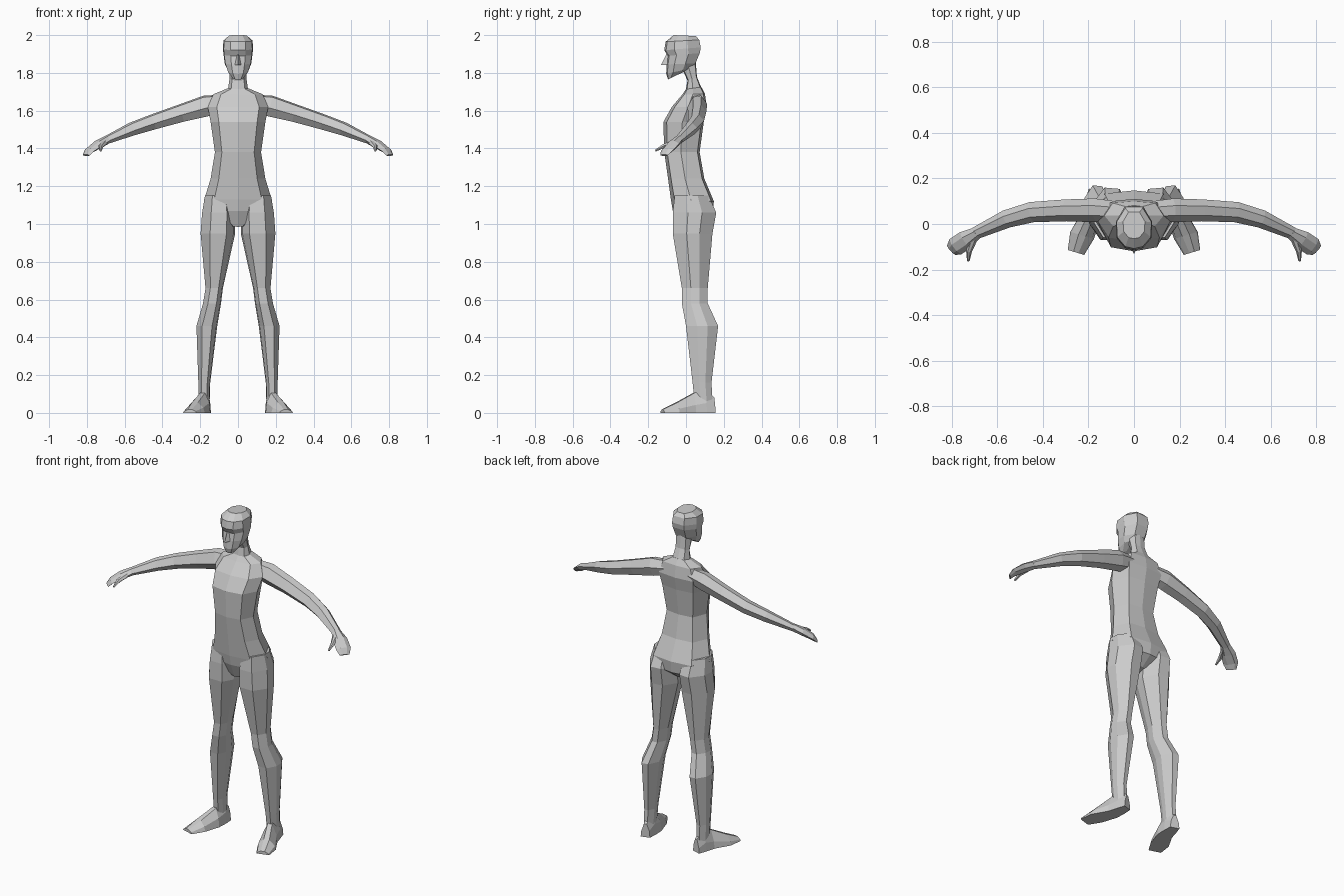
import bpy
import bmesh
from mathutils import Vector

default_cube = bpy.data.objects.get("Cube")
if default_cube:
    bpy.data.objects.remove(default_cube, do_unlink=True)

# One plain grey for the whole figure
grey = bpy.data.materials.new("plain_grey")
grey.use_nodes = True
colour = (0.6, 0.6, 0.6, 1)
grey.diffuse_color = colour
grey.node_tree.nodes["Principled BSDF"].inputs["Base Color"].default_value = colour

# Unit cross-sections, front at -y
half_body = [(0, -1), (.7, -.84), (1, -.1), (.72, .8)]
BODY = half_body + [(0, .92)] + [(-x, y) for x, y in reversed(half_body[1:])]
half_head = [(.5, -.9), (.95, -.45), (1, .3), (.5, 1)]
HEAD = [(0, -1)] + half_head + [(-x, y) for x, y in reversed(half_head)]
LIMB = [(-.5, -1), (.45, -1), (1, -.3), (.95, .35), (.3, 1), (-.45, .95), (-1, .2), (-.9, -.4)]
ARM = [(-1, -.2), (-.45, .85), (.4, 1), (1, .2), (.6, -.8), (-.4, -1)]
FOOT = [(-1, 0), (-.85, .5), (-.3, 1), (.3, 1), (.9, .4), (1, 0)]


def loft(name, rings, side=1):
    """Skin a list of point rings and cap both ends."""
    bm = bmesh.new()
    loops = [[bm.verts.new((p[0] * side, p[1], p[2])) for p in ring] for ring in rings]
    count = len(loops[0])
    for low, high in zip(loops, loops[1:]):
        for i in range(count):
            j = (i + 1) % count
            bm.faces.new((low[i], low[j], high[j], high[i]))
    bm.faces.new(loops[0])
    bm.faces.new(loops[-1])
    bmesh.ops.recalc_face_normals(bm, faces=bm.faces)
    mesh = bpy.data.meshes.new(name)
    bm.to_mesh(mesh)
    bm.free()
    mesh.materials.append(grey)
    obj = bpy.data.objects.new(name, mesh)
    bpy.context.collection.objects.link(obj)
    return obj


def level_ring(shape, x0, x1, front, back, z_front, z_back):
    """Upright-body section that may tilt from front to back."""
    ring = []
    for u, v in shape:
        t = (v + 1) / 2
        ring.append((x0 + (x1 - x0) * (u + 1) / 2,
                     front + (back - front) * t,
                     z_front + (z_back - z_front) * t))
    return ring


def centred(shape, sections):
    return [level_ring(shape, -w, w, f, b, zf, zb) for zf, zb, w, f, b in sections]


def path_rings(shape, stations):
    """Sections square to a path: x, y, z, half height, half depth."""
    points = [Vector(s[:3]) for s in stations]
    rings = []
    for i, (point, s) in enumerate(zip(points, stations)):
        along = (points[min(i + 1, len(points) - 1)] - points[max(i - 1, 0)]).normalized()
        depth = Vector((0, 0, 1)).cross(along).normalized()
        up = along.cross(depth)
        rings.append([point + depth * u * s[4] + up * v * s[3] for u, v in shape])
    return rings


# Torso from crotch to neck base
loft("torso", centred(BODY, [
    (.985, 1, .035, -.035, .08),
    (1.07, 1.05, .13, -.07, .15),
    (1.13, 1.12, .18, -.08, .157),
    (1.24, 1.24, .145, -.095, .105),
    (1.38, 1.38, .122, -.115, .08),
    (1.54, 1.54, .145, -.12, .103),
    (1.62, 1.62, .16, -.075, .118),
    (1.685, 1.69, .13, -.02, .105),
    (1.715, 1.725, .052, 0, .085)]))

# Neck
loft("neck", centred(BODY, [
    (1.69, 1.71, .055, -.005, .09),
    (1.76, 1.78, .045, .008, .06),
    (1.84, 1.86, .045, -.03, .055)]))

# Head with recessed eye band under the brow
loft("head", centred(HEAD, [
    (1.765, 1.79, .03, -.095, -.045),
    (1.795, 1.825, .055, -.105, .03),
    (1.845, 1.85, .07, -.103, .05),
    (1.89, 1.905, .077, -.097, .073),
    (1.92, 1.935, .08, -.115, .078),
    (1.965, 1.975, .077, -.108, .07),
    (2, 1.995, .048, -.065, .052)]))

# Nose wedge
loft("nose", [
    [(-.007, -.09, 1.9), (.007, -.09, 1.9), (0, -.103, 1.9)],
    [(-.022, -.09, 1.842), (.022, -.09, 1.842), (0, -.132, 1.842)]])

for label, side in (("left", 1), ("right", -1)):
    # Leg: height, inner and outer x, front and back y
    leg = [
        (1.15, .03, .175, -.06, .12),
        (1.06, .015, .19, -.07, .16),
        (.95, .015, .198, -.07, .14),
        (.66, .08, .172, -.022, .115),
        (.58, .09, .185, -.022, .115),
        (.46, .11, .22, 0, .17),
        (.16, .147, .21, .035, .135),
        (.06, .15, .208, .045, .14)]
    loft(label + "_leg", [level_ring(LIMB, a, b, f, k, z, z) for z, a, b, f, k in leg], side)

    # Foot: centre x, y, half width, height
    foot = [
        (.172, .148, .026, .08),
        (.178, .1, .035, .13),
        (.188, .04, .042, .105),
        (.228, -.05, .052, .055),
        (.255, -.125, .036, .018)]
    loft(label + "_foot", [[(x + u * w, y + u * w * .3, v * h) for u, v in FOOT]
                           for x, y, w, h in foot], side)

    # Arm running into a flat mitten hand
    loft(label + "_arm", path_rings(ARM, [
        (.08, .055, 1.64, .045, .045),
        (.17, .06, 1.625, .056, .052),
        (.3, .06, 1.587, .047, .048),
        (.45, .052, 1.54, .04, .045),
        (.56, .022, 1.503, .034, .04),
        (.7, -.042, 1.443, .02, .027)]), side)
    loft(label + "_hand", path_rings(ARM, [
        (.69, -.038, 1.448, .021, .026),
        (.74, -.07, 1.422, .02, .042),
        (.785, -.1, 1.39, .014, .042),
        (.803, -.116, 1.364, .006, .028)]), side)

    # Thumb
    loft(label + "_thumb", path_rings(ARM, [
        (.705, -.065, 1.432, .013, .018),
        (.725, -.12, 1.412, .011, .013),
        (.728, -.162, 1.388, .005, .006)]), side)
